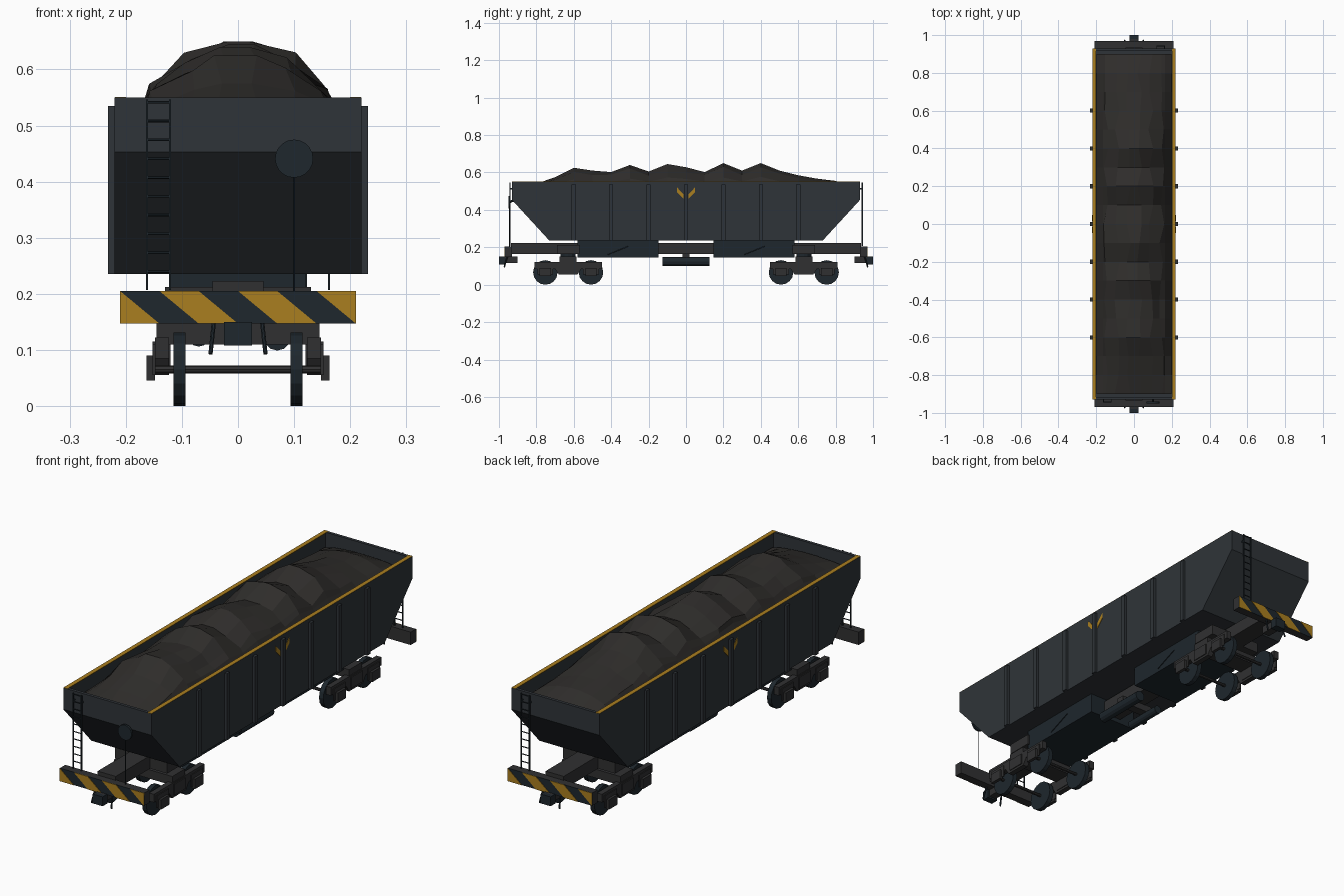
import bpy, bmesh, math, random
from mathutils import Vector, Matrix

if "Cube" in bpy.data.objects:
    bpy.data.objects.remove(bpy.data.objects["Cube"])
random.seed(4)

def material(name, rgb):
    m = bpy.data.materials.new(name)
    m.diffuse_color = (*rgb, 1)
    m.use_nodes = True
    m.node_tree.nodes["Principled BSDF"].inputs["Base Color"].default_value = m.diffuse_color
    return m

BODY = material("body_steel", (0.028, 0.034, 0.040))
FRAME = material("frame_steel", (0.030, 0.030, 0.031))
IRON = material("dark_iron", (0.013, 0.020, 0.026))
COAL = material("coal", (0.028, 0.026, 0.024))
YELLOW = material("warning_yellow", (0.40, 0.21, 0.014))

def finish(name, bm, mat):
    bmesh.ops.recalc_face_normals(bm, faces=bm.faces)
    me = bpy.data.meshes.new(name)
    bm.to_mesh(me)
    bm.free()
    me.materials.append(mat)
    ob = bpy.data.objects.new(name, me)
    bpy.context.collection.objects.link(ob)
    return ob

def prism_bm(pts, axis, a, b):
    """Extrude a 2D outline along x (pts are y,z) or y (pts are x,z)."""
    place = (lambda p, t: (t, p[0], p[1])) if axis == 'x' else (lambda p, t: (p[0], t, p[1]))
    bm = bmesh.new()
    lo, hi = ([bm.verts.new(place(p, t)) for p in pts] for t in (a, b))
    bm.faces.new(lo)
    bm.faces.new(hi)
    n = len(pts)
    for i in range(n):
        j = (i + 1) % n
        bm.faces.new((lo[i], lo[j], hi[j], hi[i]))
    return bm

def prism(name, pts, axis, a, b, mat):
    return finish(name, prism_bm(pts, axis, a, b), mat)

def box(name, x, y, z, mat):
    return prism(name, [(y[0], z[0]), (y[1], z[0]), (y[1], z[1]), (y[0], z[1])], 'x', x[0], x[1], mat)

def tube(name, p, q, r, mat, sides=8):
    p, q = Vector(p), Vector(q)
    turn = (q - p).to_track_quat('Z', 'Y').to_matrix().to_4x4()
    bm = bmesh.new()
    bmesh.ops.create_cone(bm, cap_ends=True, segments=sides, radius1=r, radius2=r,
                          depth=(q - p).length, matrix=Matrix.Translation((p + q) / 2) @ turn)
    return finish(name, bm, mat)

# Hopper body: sloped-end profile with a recessed top
outline = [(-0.93, 0.55), (-0.93, 0.453), (-0.73, 0.235), (0.73, 0.235), (0.93, 0.453), (0.93, 0.55)]
bm = prism_bm(outline, 'x', -0.22, 0.22)
bmesh.ops.recalc_face_normals(bm, faces=bm.faces)
top = [f for f in bm.faces if f.normal.z > 0.9]
bmesh.ops.inset_region(bm, faces=top, thickness=0.02)
floor = bmesh.ops.extrude_discrete_faces(bm, faces=top)['faces'][0]
bmesh.ops.translate(bm, verts=floor.verts, vec=(0, 0, -0.07))
finish("hopper_body", bm, BODY)

# Coal heap: lofted cross-sections that follow an uneven ridge line
ridge = [.51, .54, .575, .625, .61, .602, .64, .605, .645, .628, .602, .65, .61, .65, .61, .585, .567, .555, .51]
section = [(-.198, 0), (-.165, .4), (-.148, .57), (-.09, .88), (-.03, 1),
           (.03, 1), (.09, .88), (.148, .57), (.165, .4), (.198, 0)]
bm = bmesh.new()
rows = []
for i, h in enumerate(ridge):
    row = []
    for x, f in section:
        jx = random.uniform(-.014, .014) if .4 < f else 0
        jz = random.uniform(.9, 1) if f < 1 else 1
        row.append(bm.verts.new((x + jx, -0.9 + 0.1 * i, 0.49 + (h - 0.49) * f * jz)))
    rows.append(row)
for r, s in zip(rows, rows[1:]):
    for i in range(len(section) - 1):
        bm.faces.new((r[i], r[i + 1], s[i + 1], s[i]))
bm.faces.new(rows[0])
bm.faces.new(rows[-1])
bm.faces.new([r[0] for r in rows] + [r[-1] for r in reversed(rows)])
finish("coal_heap", bm, COAL)

# Body sides: painted top rails, ribs and chevron marks
for s in (-1, 1):
    box("top_rail", (s * 0.2, s * 0.2195), (-0.93, 0.93), (0.548, 0.551), YELLOW)
    for i in range(-3, 4):
        box("side_rib", (s * 0.218, s * 0.232), (i * 0.2 - 0.011, i * 0.2 + 0.011), (0.235, 0.535), BODY)
    for t in (-1, 1):
        prism("chevron_mark", [(t * .048, .52), (t * .048, .495), (t * .013, .458), (t * .013, .483)],
              'x', s * 0.219, s * 0.222, YELLOW)

# Underframe
box("centre_sill", (-0.045, 0.045), (-0.935, 0.935), (0.165, 0.223), FRAME)
for s in (-1, 1):
    # Discharge chutes with levers
    y0, y1 = sorted((s * 0.148, s * 0.58))
    box("discharge_chute", (-0.12, 0.12), (y0, y1), (0.145, 0.236), IRON)
    for x in (-0.122, 0.122):
        tube("chute_lever", (x, s * 0.365 - 0.055, 0.16), (x, s * 0.365 + 0.055, 0.205), 0.002, IRON, 6)
tube("brake_cylinder", (0.07, -0.125, 0.123), (0.07, 0.125, 0.123), 0.024, IRON, 12)
tube("air_reservoir", (-0.07, -0.1, 0.125), (-0.07, 0.08, 0.125), 0.019, IRON, 12)
box("brake_mount", (-0.08, 0.08), (-0.02, 0.02), (0.135, 0.167), FRAME)

# Ends: the same set of parts at the front, and turned half round at the back
stripes = [[(-.21, .205), (-.21, .147), (-.14, .147)],
           [(-.14, .205), (-.07, .205), (0, .147), (-.07, .147)],
           [(0, .205), (.07, .205), (.14, .147), (.07, .147)],
           [(.14, .205), (.21, .205), (.21, .147)]]
for turn in (0, math.pi):
    parts = [box("end_beam", (-0.21, 0.21), (-0.966, -0.93), (0.147, 0.205), FRAME),
             box("beam_front_panel", (-0.21, 0.21), (-0.968, -0.965), (0.147, 0.205), IRON),
             box("coupler_shank", (-0.018, 0.018), (-0.98, -0.9), (0.115, 0.15), FRAME),
             box("coupler_head", (-0.025, 0.025), (-1.0, -0.966), (0.108, 0.15), IRON)]
    parts += [prism("beam_stripe", p, 'y', -0.97, -0.967, YELLOW) for p in stripes]
    for x in (-1, 1):
        parts.append(tube("brake_hose", (x * 0.043, -0.955, 0.15), (x * 0.049, -0.972, 0.093), 0.004, IRON))
    for x in (-0.162, -0.121):
        parts.append(box("ladder_rail", (x - 0.002, x + 0.002), (-0.945, -0.939), (0.207, 0.546), IRON))
        parts.append(box("ladder_bracket", (x - 0.002, x + 0.002), (-0.942, -0.928), (0.51, 0.516), IRON))
    for i in range(10):
        z = 0.24 + 0.0335 * i
        parts.append(tube("ladder_rung", (-0.162, -0.942, z), (-0.121, -0.942, z), 0.0025, IRON, 6))
    for p in parts:
        p.rotation_euler.z = turn

# Hand brake wheel and stem on the front end only
tube("handbrake_wheel", (0.1, -0.95, 0.441), (0.1, -0.94, 0.441), 0.034, IRON, 20)
tube("handbrake_stem", (0.1, -0.944, 0.2), (0.1, -0.944, 0.441), 0.002, IRON, 6)
tube("handbrake_shaft", (0.1, -0.945, 0.441), (0.1, -0.91, 0.455), 0.006, IRON)

# Bogies
frame_outline = [(-.18, .085), (-.18, .122), (.18, .122), (.18, .085), (.07, .085), (.05, .055), (-.05, .055), (-.07, .085)]
for c in (-0.63, 0.63):
    box("bogie_bolster", (-0.145, 0.145), (c - 0.045, c + 0.045), (0.11, 0.15), FRAME)
    box("body_bolster", (-0.13, 0.13), (c - 0.06, c + 0.06), (0.165, 0.212), FRAME)
    tube("centre_pivot", (0, c, 0.148), (0, c, 0.168), 0.04, IRON, 12)
    for s in (-1, 1):
        prism("bogie_side_frame", [(c + y, z) for y, z in frame_outline], 'x', s * 0.123, s * 0.148, FRAME)
        box("spring_pack", (s * 0.12, s * 0.152), (c - 0.04, c + 0.04), (0.065, 0.115), FRAME)
    for y in (c - 0.122, c + 0.122):
        tube("axle", (-0.15, y, 0.0655), (0.15, y, 0.0655), 0.007, FRAME)
        for s in (-1, 1):
            tube("wheel", (s * 0.094, y, 0.0655), (s * 0.115, y, 0.0655), 0.0655, IRON, 16)
            box("axle_box_plate", (s * 0.147, s * 0.152), (y - 0.042, y + 0.042), (0.055, 0.11), FRAME)
            box("axle_box", (s * 0.148, s * 0.163), (y - 0.03, y + 0.03), (0.046, 0.09), FRAME)
